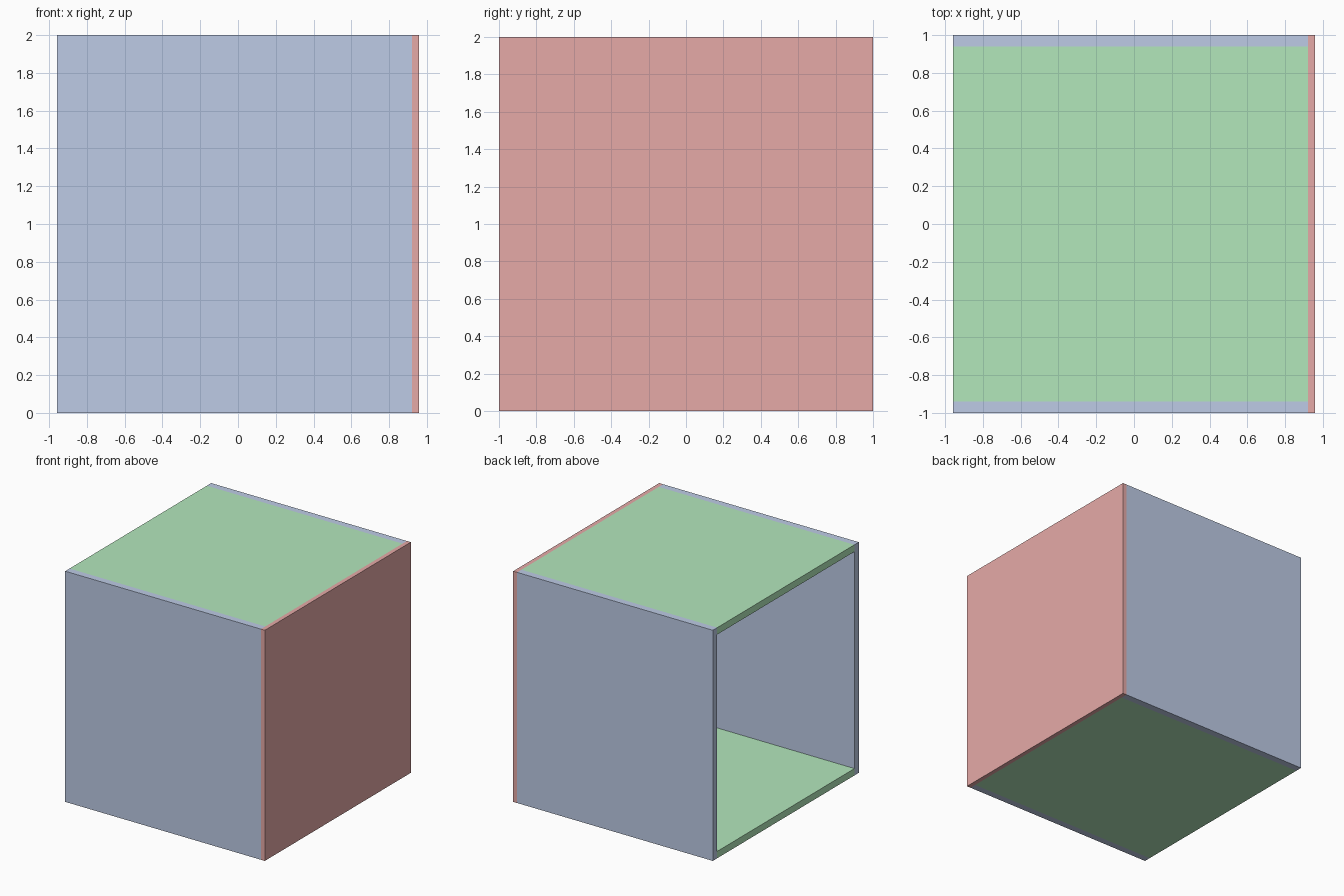
import bpy

if "Cube" in bpy.data.objects:
    bpy.data.objects.remove(bpy.data.objects["Cube"])

T = 0.06                      # board thickness
X0, X1, X2 = -0.9575, 0.92, 0.9575   # open edge, back panel inside and outside


def material(name, rgb):
    m = bpy.data.materials.new(name)
    m.diffuse_color = (*rgb, 1)
    m.use_nodes = True
    m.node_tree.nodes["Principled BSDF"].inputs["Base Color"].default_value = m.diffuse_color
    return m


def board(name, lo, hi, mat):
    bpy.ops.mesh.primitive_cube_add(size=1, location=[(a + b) / 2 for a, b in zip(lo, hi)])
    ob = bpy.context.object
    ob.name = name
    ob.scale = [b - a for a, b in zip(lo, hi)]
    bpy.ops.object.transform_apply(location=False, rotation=False, scale=True)
    ob.data.materials.append(mat)


blue = material("side_blue", (0.51, 0.60, 0.79))
green = material("shelf_green", (0.45, 0.80, 0.50))
red = material("back_red", (0.79, 0.40, 0.39))

# Full-height side boards
for name, y in (("front_side_board", -1), ("rear_side_board", 1 - T)):
    board(name, (X0, y, 0), (X1, y + T, 2), blue)

# Top and bottom boards fitted between the sides
for name, z in (("bottom_board", 0), ("top_board", 2 - T)):
    board(name, (X0, -1 + T, z), (X1, 1 - T, z + T), green)

# Thin back panel closing the +x end
board("back_panel", (X1, -1, 0), (X2, 1, 2), red)
